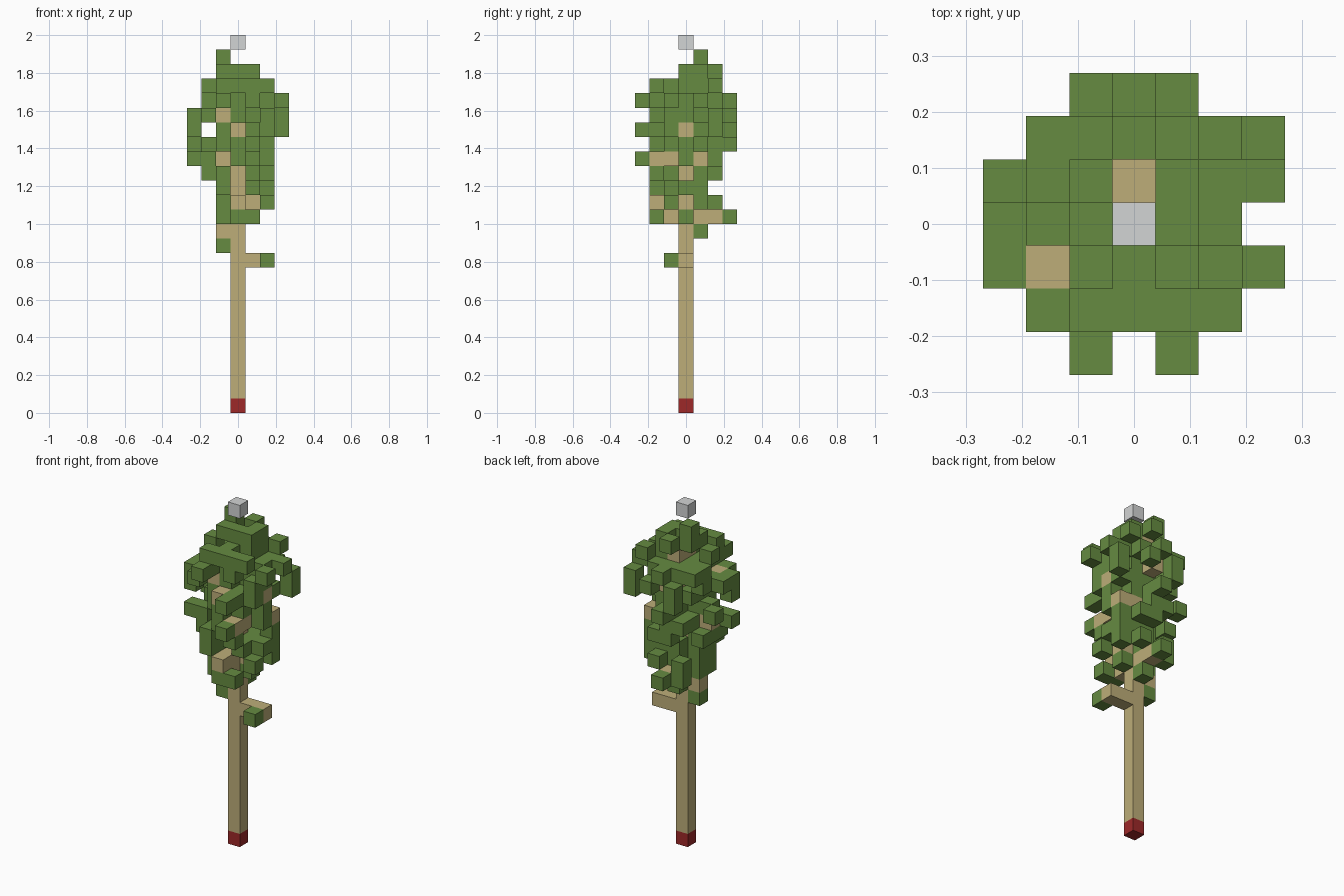
import bpy, bmesh, random
from mathutils import Vector

random.seed(7)
if "Cube" in bpy.data.objects:
    bpy.data.objects.remove(bpy.data.objects["Cube"])

CELL = 2 / 26


def material(name, color):
    m = bpy.data.materials.new(name)
    m.use_nodes = True
    m.diffuse_color = (*color, 1)
    m.node_tree.nodes["Principled BSDF"].inputs["Base Color"].default_value = (*color, 1)
    return m


leaf_green = material("leaf green", (0.132, 0.26, 0.053))
wood_tan = material("wood tan", (0.51, 0.42, 0.19))
base_red = material("base red", (0.34, 0.022, 0.022))
tip_grey = material("tip grey", (0.65, 0.66, 0.66))


def run(start, end):
    """Cells on a straight line between two grid cells."""
    a, b = Vector(start), Vector(end)
    n = int(max(abs(c) for c in b - a)) or 1
    return {tuple(round(c) for c in a.lerp(b, i / n)) for i in range(n + 1)}


# Trunk and side branches
trunk = run((0, 0, 1), (0, 0, 22))
branches = set()
for start, end in [
    ((1, 0, 10), (2, 0, 10)), ((-1, 0, 12), (-1, 0, 12)),
    ((0, 1, 13), (0, 2, 13)), ((0, -1, 13), (0, -1, 13)),
    ((1, 0, 14), (1, 0, 14)), ((0, -1, 14), (0, -2, 14)),
    ((1, -1, 17), (1, -2, 17)), ((-1, 0, 17), (-2, 0, 17)),
    ((1, 1, 17), (2, 1, 17)), ((1, 0, 19), (2, 0, 19)),
    ((0, -1, 19), (0, -2, 19)), ((-1, -1, 20), (-2, -1, 20)),
    ((0, 1, 20), (0, 2, 20)), ((0, 1, 22), (0, 1, 22)),
]:
    branches |= run(start, end)
wood = trunk | branches

# Leaf tips at fixed places
tips = {(2, -1, 10), (-1, 0, 11), (0, 1, 12), (0, 3, 13), (0, -2, 13), (1, -2, 13),
        (-1, -1, 13), (2, 1, 14), (2, 1, 15), (-1, -2, 16), (2, 0, 17), (0, -1, 17),
        (1, -1, 18), (2, -1, 19), (-1, 3, 19), (-1, 3, 20),
        (3, 2, 19), (3, 2, 20), (3, 1, 21), (3, -1, 21), (2, 2, 22), (1, -2, 22),
        (-3, -1, 20), (-3, 0, 20), (-3, -1, 19), (-3, 1, 18), (-3, -1, 17),
        (1, -3, 17), (1, -3, 19), (-1, -3, 21), (-2, -2, 20), (0, -1, 22), (-1, -2, 22),
        (1, 0, 22), (0, 2, 23), (1, 1, 23), (-1, 0, 23), (-1, 1, 23), (-1, 1, 24)}
tips |= run((-2, 1, 21), (-1, 1, 21)) | run((-2, 2, 21), (-1, 2, 21))

# Crown outline, one row per layer from the bottom up, and its plan
WIDE = ["  ###  ", "  #### ", "  #### ", " ##### ", "###### ", "###### ",
        "# #####", "#######", " ######", " ##### ", "  ###  ", "  #    "]
DEEP = [" ######", " ##### ", " ####  ", " ##### ", "###### ", " ######",
        "#######", " ######", "#######", " ##### ", "   ### ", "    #  "]
PLAN = ["  # #  ", " ##### ", "#######", "###### ", "#######", " ######", "  ###  "]


def rows(c):
    """The three grid rows through a cell, with its depth along each."""
    x, y, z = c
    return (("front", x, z), -y), (("side", y, z), x), (("plan", x, y), z)


# Open pockets where branches show through the leaves
POCKETS = {"front": [(-1, 20), (0, 19), (-1, 17), (0, 16), (0, 15), (0, 14), (1, 14)],
           "side": [(0, 19), (-2, 17), (-1, 17), (1, 17), (0, 16), (-2, 14), (0, 14),
                    (-1, 13), (1, 13), (2, 13)],
           "plan": [(0, 1), (-2, -1)]}
pockets = {(view, *p) for view, places in POCKETS.items() for p in places}
outer = {}
for c in wood:
    for key, depth in rows(c):
        outer[key] = max(depth, outer.get(key, -9))


def allowed(c):
    x, y, z = c
    if " " in WIDE[z - 13][x + 3] + DEEP[z - 13][y + 3] + PLAN[y + 3][x + 3]:
        return False
    return not any(key in pockets and depth > outer[key] for key, depth in rows(c))


span = range(-3, 4)
hull = {(x, y, z) for z in range(13, 25) for x in span for y in span}
leaves = ({c for c in hull if allowed(c)} | tips) - wood


def shown(c):
    """Rows in which a leaf lies outside all wood."""
    return [key for key, depth in rows(c) if depth > outer.get(key, -9)]


# Thin the crown from outside in, keeping its outline and cover whole
cover = {}
for c in leaves:
    for key in shown(c):
        cover[key] = cover.get(key, 0) + 1
order = sorted(leaves - tips)
random.shuffle(order)
order.sort(key=lambda c: -(c[0] ** 2 + c[1] ** 2))
for c in order:
    chance = (c[0] ** 2 + c[1] ** 2) / 9 + 0.04
    if c[2] < 16:
        chance += 0.1
    elif c[2] > 21:
        chance += 0.6
    if random.random() < chance and all(cover[key] > 1 for key in shown(c)):
        leaves.discard(c)
        for key in shown(c):
            cover[key] -= 1


def blocks(name, cells, mat, solid):
    """One mesh of grid cubes, without the faces hidden between cubes."""
    bm = bmesh.new()
    for c in sorted(cells):
        mid = Vector((c[0], c[1], c[2] + 0.5)) * CELL
        made = bmesh.ops.create_cube(bm, size=CELL)["verts"]
        bmesh.ops.translate(bm, verts=made, vec=mid)
        faces = {f for v in made for f in v.link_faces}
        hidden = []
        for f in faces:
            step = (f.calc_center_median() - mid) * 2 / CELL
            if tuple(round(a + b) for a, b in zip(c, step)) in solid:
                hidden.append(f)
        bmesh.ops.delete(bm, geom=hidden, context="FACES")
    bmesh.ops.remove_doubles(bm, verts=bm.verts, dist=CELL / 100)
    bmesh.ops.dissolve_limit(bm, angle_limit=0.01, verts=bm.verts, edges=bm.edges)
    mesh = bpy.data.meshes.new(name)
    bm.to_mesh(mesh)
    bm.free()
    mesh.materials.append(mat)
    bpy.context.collection.objects.link(bpy.data.objects.new(name, mesh))


base, tip = {(0, 0, 0)}, {(0, 0, 25)}
solid = wood | leaves | base | tip
blocks("base_block", base, base_red, solid)
blocks("trunk", trunk, wood_tan, solid)
blocks("branches", branches, wood_tan, solid)
blocks("leaves", leaves, leaf_green, solid)
blocks("top_block", tip, tip_grey, solid)
